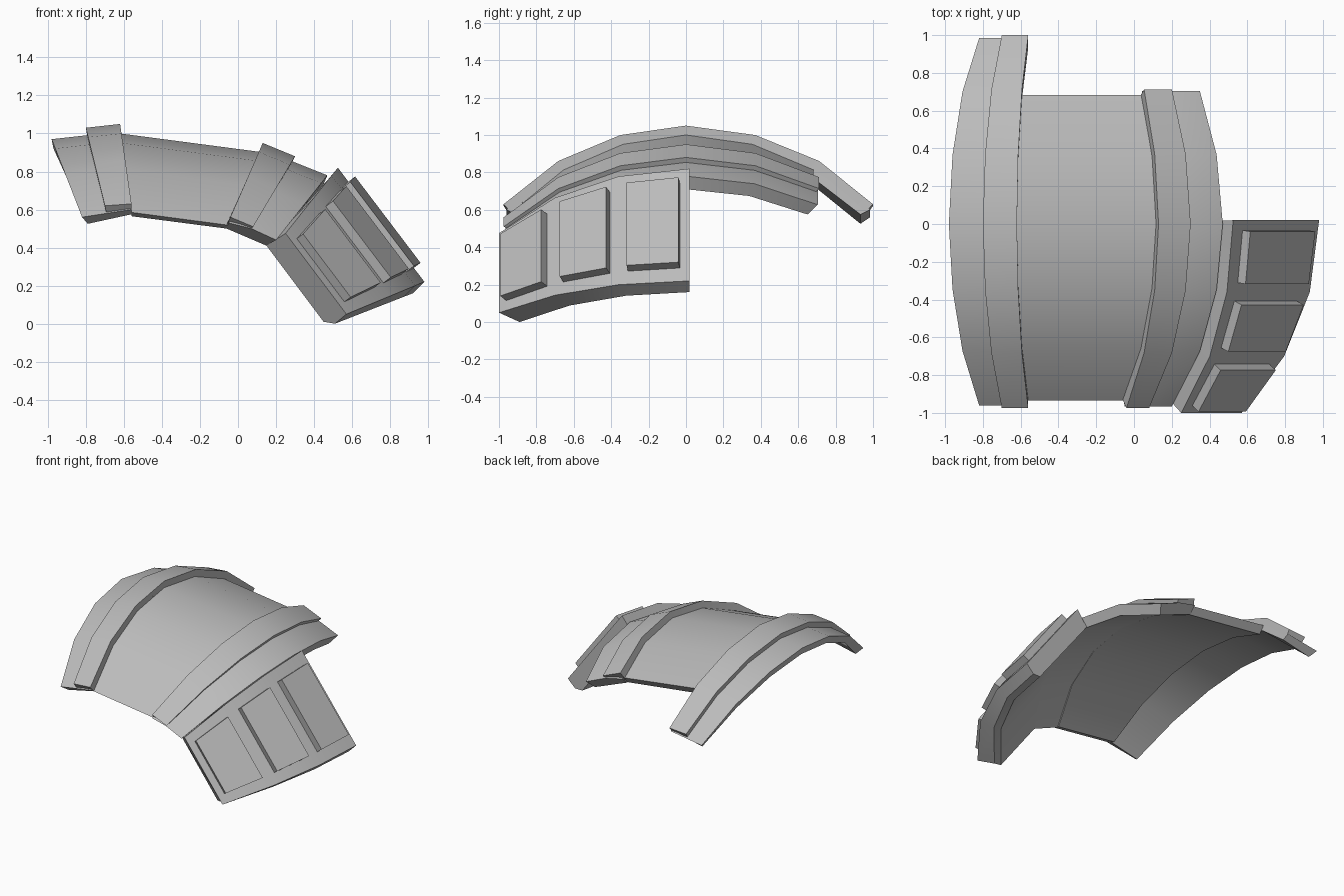
import bpy, bmesh, math
from mathutils import Vector

cube = bpy.data.objects.get("Cube")
if cube:
    bpy.data.objects.remove(cube, do_unlink=True)

GREY = (0.5, 0.5, 0.5, 1.0)
metal = bpy.data.materials.new("grey_metal")
metal.diffuse_color = GREY
metal.use_nodes = True
metal.node_tree.nodes["Principled BSDF"].inputs["Base Color"].default_value = GREY

# Arch rows from front to back: (y, share of the drop from crest to front end)
ARCH = [(-1, 1), (-0.7, 0.45), (-0.36, 0.12), (0, 0), (0.38, 0.12), (0.73, 0.45), (1.025, 1)]


def finish(name, bm):
    bmesh.ops.recalc_face_normals(bm, faces=bm.faces)
    mesh = bpy.data.meshes.new(name)
    bm.to_mesh(mesh)
    bm.free()
    mesh.materials.append(metal)
    obj = bpy.data.objects.new(name, mesh)
    bpy.context.collection.objects.link(obj)
    bpy.ops.object.select_all(action='DESELECT')
    obj.select_set(True)
    bpy.context.view_layer.objects.active = obj
    bpy.ops.object.shade_smooth_by_angle(angle=math.radians(25))


def at_row(corner, y, drop, scale):
    top_x, top_z, end_x, end_z = corner
    return Vector((top_x + (end_x - top_x) * drop, y * scale, top_z + (end_z - top_z) * drop))


def arched_strip(name, outer, inner, rows, scale, inner_scale):
    """Sweep a closed section along the arch; corners are (crest x, z, end x, z)."""
    bm = bmesh.new()
    loops = []
    for y, drop in rows:
        loop = [at_row(c, y, drop, scale) for c in outer]
        loop += [at_row(c, y, drop, inner_scale) for c in inner]
        loops.append([bm.verts.new(p) for p in loop])
    n = len(loops[0])
    for a, b in zip(loops, loops[1:]):
        for i in range(n):
            j = (i + 1) % n
            bm.faces.new((a[i], a[j], b[j], b[i]))
    bm.faces.new(loops[0])
    bm.faces.new(loops[-1])
    finish(name, bm)


# Collar flange and the raised rim on it, running the full arch
arched_strip("collar_flange",
             [(-0.98, 0.97, -0.82, 0.56), (-0.62, 1.01, -0.56, 0.60)],
             [(-0.62, 0.95, -0.56, 0.575), (-0.97, 0.92, -0.79, 0.525)], ARCH, 0.96, 0.91)
arched_strip("collar_rim",
             [(-0.80, 1.03, -0.70, 0.62), (-0.62, 1.05, -0.56, 0.63)],
             [(-0.62, 0.99, -0.56, 0.59), (-0.79, 0.97, -0.69, 0.57)], ARCH, 0.975, 0.94)

# Main shell, raised band and sloping edge stop short at the back
SHORT = ARCH[:-1]
arched_strip("main_shell",
             [(-0.62, 1.0, -0.56, 0.585), (0.14, 0.90, -0.03, 0.515)],
             [(0.12, 0.83, -0.06, 0.50), (-0.62, 0.92, -0.56, 0.565)], SHORT, 0.935, 0.88)
arched_strip("raised_band",
             [(0.13, 0.95, -0.04, 0.56), (0.30, 0.88, 0.08, 0.51)],
             [(0.28, 0.84, 0.06, 0.49), (0.11, 0.88, -0.06, 0.52)], SHORT, 0.975, 0.93)
arched_strip("sloping_edge",
             [(0.12, 0.89, -0.05, 0.53), (0.27, 0.86, 0.07, 0.50), (0.47, 0.78, 0.20, 0.44)],
             [(0.44, 0.71, 0.15, 0.41), (0.12, 0.83, -0.06, 0.50)], SHORT, 0.965, 0.89)

# Hanging side plate covers the front half only
HALF = ARCH[:3] + [(0.02, 0)]
PLATE_TOP = (0.525, 0.82, 0.25, 0.475)
PLATE_BOTTOM = (0.98, 0.22, 0.57, 0.05)
arched_strip("side_plate", [PLATE_TOP, PLATE_BOTTOM],
             [(0.92, 0.16, 0.51, 0.0), (0.86, 0.16, 0.45, 0.01), (0.44, 0.71, 0.15, 0.41)],
             HALF, 1.0, 0.89)

# One raised pad on each facet of the side plate
for name, front, back in zip(("front_pad", "middle_pad", "rear_pad"), HALF, HALF[1:]):
    tf, tb = at_row(PLATE_TOP, *front, 1), at_row(PLATE_TOP, *back, 1)
    bf, bb = at_row(PLATE_BOTTOM, *front, 1), at_row(PLATE_BOTTOM, *back, 1)
    base = []
    for u, v in ((0.13, 0.12), (0.86, 0.12), (0.86, 0.88), (0.13, 0.88)):
        base.append(tf.lerp(tb, u).lerp(bf.lerp(bb, u), v))
    normal = (base[2] - base[0]).cross(base[3] - base[1]).normalized()
    if normal.x < 0:
        normal.negate()
    bm = bmesh.new()
    low = [bm.verts.new(p - normal * 0.02) for p in base]
    high = [bm.verts.new(p + normal * 0.052) for p in base]
    bm.faces.new(low)
    bm.faces.new(high)
    for i in range(4):
        j = (i + 1) % 4
        bm.faces.new((low[i], low[j], high[j], high[i]))
    finish(name, bm)
